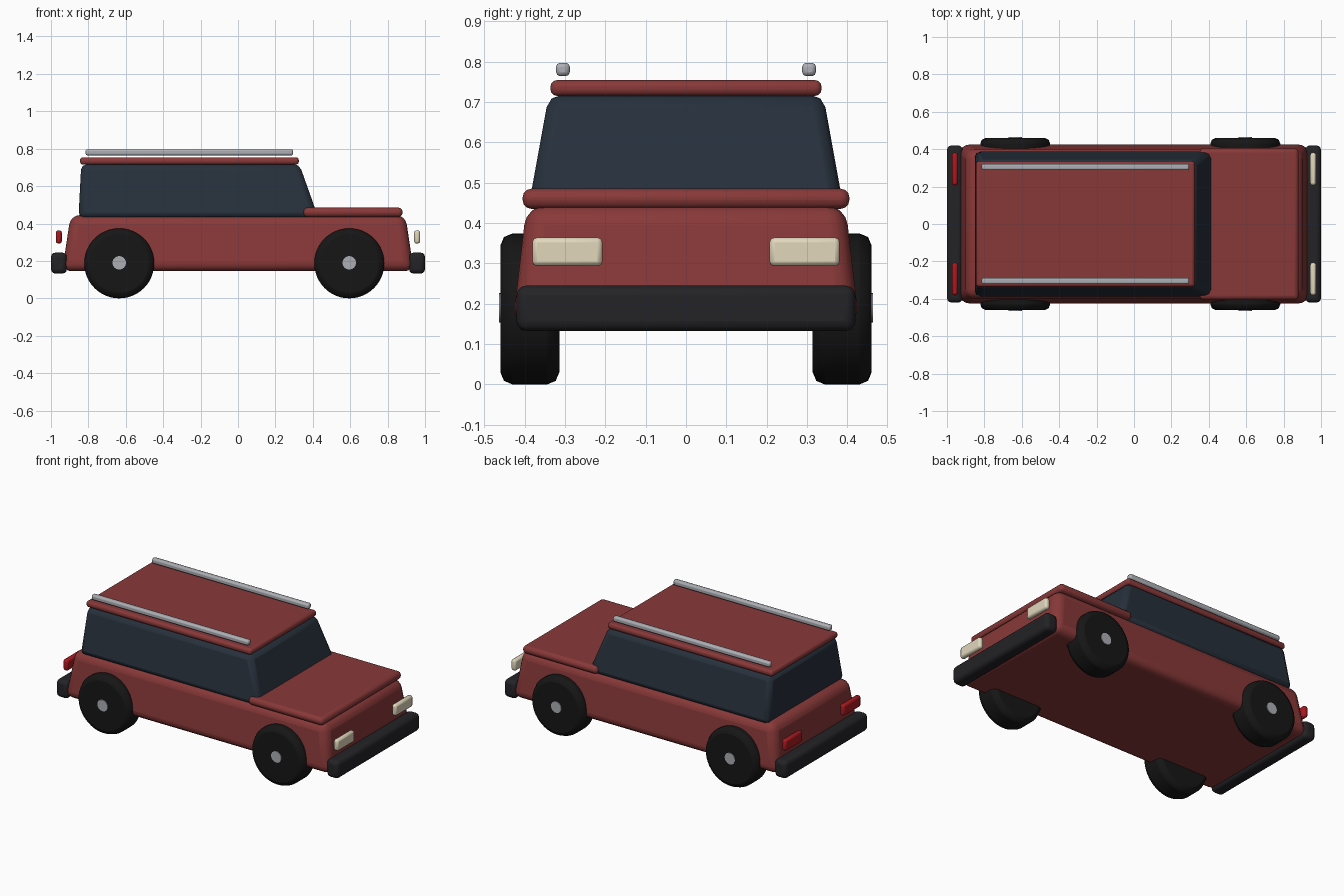
import bpy, math

if "Cube" in bpy.data.objects:
    bpy.data.objects.remove(bpy.data.objects["Cube"])


def material(name, rgb):
    m = bpy.data.materials.new(name)
    m.diffuse_color = (*rgb, 1)
    m.use_nodes = True
    m.node_tree.nodes["Principled BSDF"].inputs["Base Color"].default_value = m.diffuse_color
    return m


RED = material("red_paint", (0.25, 0.04, 0.04))
GLASS = material("dark_glass", (0.02, 0.03, 0.045))
BLACK = material("black_rubber", (0.008, 0.008, 0.008))
TRIM = material("dark_trim", (0.017, 0.017, 0.02))
METAL = material("rail_metal", (0.42, 0.43, 0.46))
LAMP = material("cream_lamp", (0.75, 0.68, 0.5))
TAIL = material("red_lamp", (0.4, 0.01, 0.015))


def finish(ob, name, mat, bevel, segments):
    ob.name = name
    ob.data.materials.append(mat)
    if bevel:
        mod = ob.modifiers.new("bevel", 'BEVEL')
        mod.width, mod.segments = bevel, segments
        mod.limit_method = 'ANGLE'
    bpy.ops.object.shade_smooth_by_angle(angle=math.radians(35))
    return ob


def block(name, mat, x, y, z, top_x=None, top_y=None, bevel=0.02, segments=2):
    """Box between ranges x, y, z whose top face may be narrower."""
    bpy.ops.mesh.primitive_cube_add(size=2)
    ob = bpy.context.object
    for v in ob.data.vertices:
        up = v.co.z > 0
        rx = top_x if up and top_x else x
        ry = top_y if up and top_y else y
        v.co = (rx[v.co.x > 0], ry[v.co.y > 0], z[up])
    return finish(ob, name, mat, bevel, segments)


def disc(name, mat, radius, depth, loc, bevel=0, segments=2):
    bpy.ops.mesh.primitive_cylinder_add(vertices=48, radius=radius, depth=depth,
                                        location=loc, rotation=(math.pi / 2, 0, 0))
    return finish(bpy.context.object, name, mat, bevel, segments)


# Body shell, bonnet, glasshouse and roof
block("body", RED, (-0.94, 0.94), (-0.43, 0.43), (0.145, 0.445),
      (-0.895, 0.895), (-0.395, 0.395), 0.05, 4)
block("bonnet", RED, (0.35, 0.88), (-0.405, 0.405), (0.435, 0.485), bevel=0.022, segments=3)
block("glasshouse", GLASS, (-0.853, 0.43), (-0.392, 0.392), (0.43, 0.717),
      (-0.838, 0.328), (-0.34, 0.34), 0.03, 2)
block("roof", RED, (-0.845, 0.325), (-0.336, 0.336), (0.715, 0.754), bevel=0.016, segments=3)

# Bumpers at both ends
for end, sx in (("front", 1), ("rear", -1)):
    block(end + "_bumper", TRIM, sorted((sx * 0.915, sx)), (-0.42, 0.42),
          (0.132, 0.245), bevel=0.025, segments=3)

for side, sy in (("right", -1), ("left", 1)):
    # Roof rails
    block(side + "_roof_rail", METAL, (-0.815, 0.295), sorted((sy * 0.288, sy * 0.322)),
          (0.764, 0.797), bevel=0.01)
    # Lamps
    for name, mat, sx in (("headlight", LAMP, 1), ("tail_light", TAIL, -1)):
        block(side + "_" + name, mat, sorted((sx * 0.942, sx * 0.974)),
              sorted((sy * 0.207, sy * 0.381)), (0.293, 0.364), bevel=0.012)
    # Wheels with hub caps
    for end, x in (("front", 0.595), ("rear", -0.635)):
        disc(f"{end}_{side}_wheel", BLACK, 0.187, 0.146, (x, sy * 0.387, 0.187), 0.03, 2)
        disc(f"{end}_{side}_hub", METAL, 0.036, 0.03, (x, sy * 0.449, 0.19))
